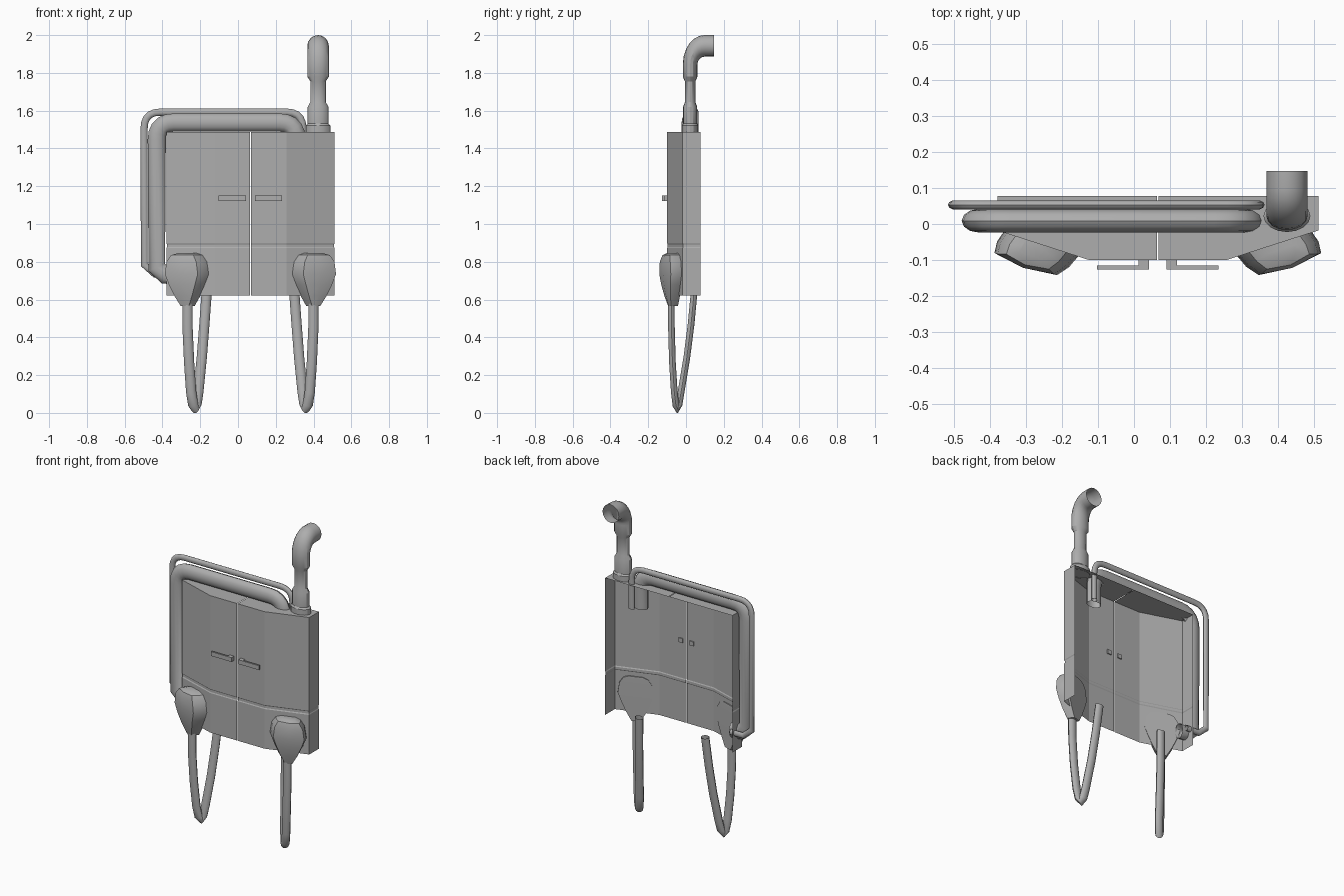
import bpy, bmesh, math
from mathutils import Vector

if "Cube" in bpy.data.objects:
    bpy.data.objects.remove(bpy.data.objects["Cube"])

S = 0.68      # depth squash shared by all round parts
CX = 0.066    # symmetry plane of the cabinet

# Dark grey paint used everywhere
paint = bpy.data.materials.new("dark_grey_paint")
paint.diffuse_color = (0.42, 0.42, 0.42, 1)
paint.use_nodes = True
paint.node_tree.nodes["Principled BSDF"].inputs["Base Color"].default_value = paint.diffuse_color


def finish(ob, angle=None):
    ob.data.materials.clear()
    ob.data.materials.append(paint)
    bm = bmesh.new()
    bm.from_mesh(ob.data)
    bmesh.ops.recalc_face_normals(bm, faces=bm.faces)
    bm.to_mesh(ob.data)
    bm.free()
    if angle:
        bpy.ops.object.select_all(action='DESELECT')
        ob.select_set(True)
        bpy.context.view_layer.objects.active = ob
        bpy.ops.object.shade_smooth_by_angle(angle=math.radians(angle))


def mesh_object(name, verts, faces, angle=None):
    me = bpy.data.meshes.new(name)
    me.from_pydata(verts, [], faces)
    ob = bpy.data.objects.new(name, me)
    bpy.context.collection.objects.link(ob)
    finish(ob, angle)
    return ob


def fillet(pts, radii, n=5):
    """Round the inner corners of a polyline, one radius per corner."""
    pts = [Vector(p) for p in pts]
    out = [pts[0]]
    for a, b, c, r in zip(pts, pts[1:], pts[2:], radii):
        if r == 0:
            out.append(b)
            continue
        p, q = b + (a - b).normalized() * r, b + (c - b).normalized() * r
        for i in range(n + 1):
            t = i / n
            out.append(p * (1 - t) ** 2 + b * 2 * t * (1 - t) + q * t * t)
    return out + [pts[-1]]


def tube(name, pts, radii, res=4, angle=40):
    """Swept pipe; radii is one number or one per point."""
    if not isinstance(radii, list):
        radii = [radii] * len(pts)
    cu = bpy.data.curves.new(name, 'CURVE')
    cu.dimensions = '3D'
    cu.bevel_depth = 1.0
    cu.bevel_resolution = res
    sp = cu.splines.new('POLY')
    sp.points.add(len(pts) - 1)
    for p, co, r in zip(sp.points, pts, radii):
        p.co = (co[0], co[1] / S, co[2], 1)
        p.radius = r
    tmp = bpy.data.objects.new(name + "_path", cu)
    bpy.context.collection.objects.link(tmp)
    dg = bpy.context.evaluated_depsgraph_get()
    me = bpy.data.meshes.new_from_object(tmp.evaluated_get(dg))
    bpy.data.objects.remove(tmp)
    for v in me.vertices:
        v.co.y *= S
    ob = bpy.data.objects.new(name, me)
    bpy.context.collection.objects.link(ob)
    finish(ob, angle)
    return ob


def box(name, x0, x1, y0, y1, z0, z1):
    v = [(x, y, z) for z in (z0, z1) for x, y in ((x0, y0), (x1, y0), (x1, y1), (x0, y1))]
    f = [(0, 1, 2, 3), (4, 5, 6, 7)] + [(i, (i + 1) % 4, (i + 1) % 4 + 4, i + 4) for i in range(4)]
    return mesh_object(name, v, f)


# Side pods: boxy rounded section; hoses: path of the loop below them
rings = [(0.565, 0.028, 0.066), (0.62, 0.062, 0.088), (0.68, 0.092, 0.105), (0.735, 0.115, 0.113),
         (0.80, 0.104, 0.113), (0.835, 0.078, 0.10), (0.846, 0.045, 0.07)]
section = [(-1, -0.04), (-0.98, 0.45), (-0.85, 0.85), (0, 1), (0.85, 0.85), (0.98, 0.45), (1, -0.04)]
hose = [(0.333, -0.078, 0.62), (0.333, -0.077, 0.45), (0.325, -0.072, 0.27), (0.314, -0.062, 0.11),
        (0.304, -0.054, 0.045), (0.294, -0.046, 0.026), (0.285, -0.036, 0.05), (0.276, -0.026, 0.11),
        (0.258, 0.004, 0.29), (0.244, 0.027, 0.47), (0.231, 0.044, 0.65)]

# Cabinet half: faceted plan, shallow belt line, open back and bottom
plan = [(0.002, 0.078), (0.002, -0.10), (0.19, -0.10), (0.445, -0.018), (0.445, 0.078)]
levels = [(0.622, 0), (0.872, 0), (0.878, 0.003), (0.892, 0.003), (0.898, 0), (1.488, 0)]

for side, s in (("left", -1), ("right", 1)):
    verts, n = [], len(plan)
    for z, o in levels:
        for x, y in plan:
            verts.append((CX + s * (x - o if x > 0.4 else x), y + (o if y < 0.05 else 0), z))
    faces = [(k * n + i, k * n + i + 1, (k + 1) * n + i + 1, (k + 1) * n + i)
             for k in range(len(levels) - 1) for i in range(1, n - 1)]
    faces.append(tuple(range((len(levels) - 1) * n, len(levels) * n)))
    mesh_object(side + "_cabinet_shell", verts, faces)

    # Door handle: short post and flat bar
    box(side + "_handle_post", *sorted((CX + s * 0.024, CX + s * 0.053)), -0.118, -0.093, 1.123, 1.15)
    box(side + "_handle_bar", *sorted((CX + s * 0.024, CX + s * 0.168)), -0.126, -0.115, 1.123, 1.15)

    # Pod and hose
    verts, m = [], len(section)
    for z, w, d in rings:
        for a, b in section:
            u, k = a * w, b * d
            verts.append((CX + s * (0.322 + u * 0.888 + k * 0.46),
                          (-0.078 + u * 0.46 - k * 0.888) * S, z))
    faces = [(r * m + i, r * m + (i + 1) % m, (r + 1) * m + (i + 1) % m, (r + 1) * m + i)
             for r in range(len(rings) - 1) for i in range(m)]
    faces += [tuple(range(m)), tuple(range((len(rings) - 1) * m, len(rings) * m))]
    mesh_object(side + "_pod", verts, faces, 35)
    tube(side + "_hose", [(CX + s * x, y, z) for x, y, z in hose], 0.027, 3)

# Thick and thin pipes wrapping over the top and down the left side
thick = [(0.31, 0.009, 1.33), (0.31, 0.009, 1.537), (-0.43, 0.009, 1.537),
         (-0.43, 0.009, 0.77), (-0.385, 0.009, 0.73), (-0.33, 0.009, 0.727)]
thin = [(0.343, 0.053, 1.33), (0.343, 0.053, 1.592), (-0.497, 0.053, 1.592),
        (-0.497, 0.053, 0.785), (-0.44, 0.053, 0.735), (-0.35, 0.053, 0.735)]
tube("thick_pipe", fillet(thick, [0.09, 0.09, 0, 0]), 0.048)
tube("thin_pipe", fillet(thin, [0.085, 0.085, 0, 0]), 0.019, 3)

# Exhaust stack: stepped radii, then an open elbow to the back
sx, sy = 0.424, 0.022
steps = [(1.485, 0.065), (1.522, 0.065), (1.532, 0.055), (1.62, 0.055),
         (1.645, 0.041), (1.755, 0.041), (1.78, 0.057)]
bend = [(sx, sy + 0.076 * (1 - math.cos(t)), 1.845 + 0.098 * math.sin(t))
        for t in (i * math.pi / 12 for i in range(7))]
pts = [(sx, sy, z) for z, r in steps] + bend + [(sx, 0.147, 1.943)]
tube("exhaust_stack", pts, [r for z, r in steps] + [0.057] * 8, 6, 27)
